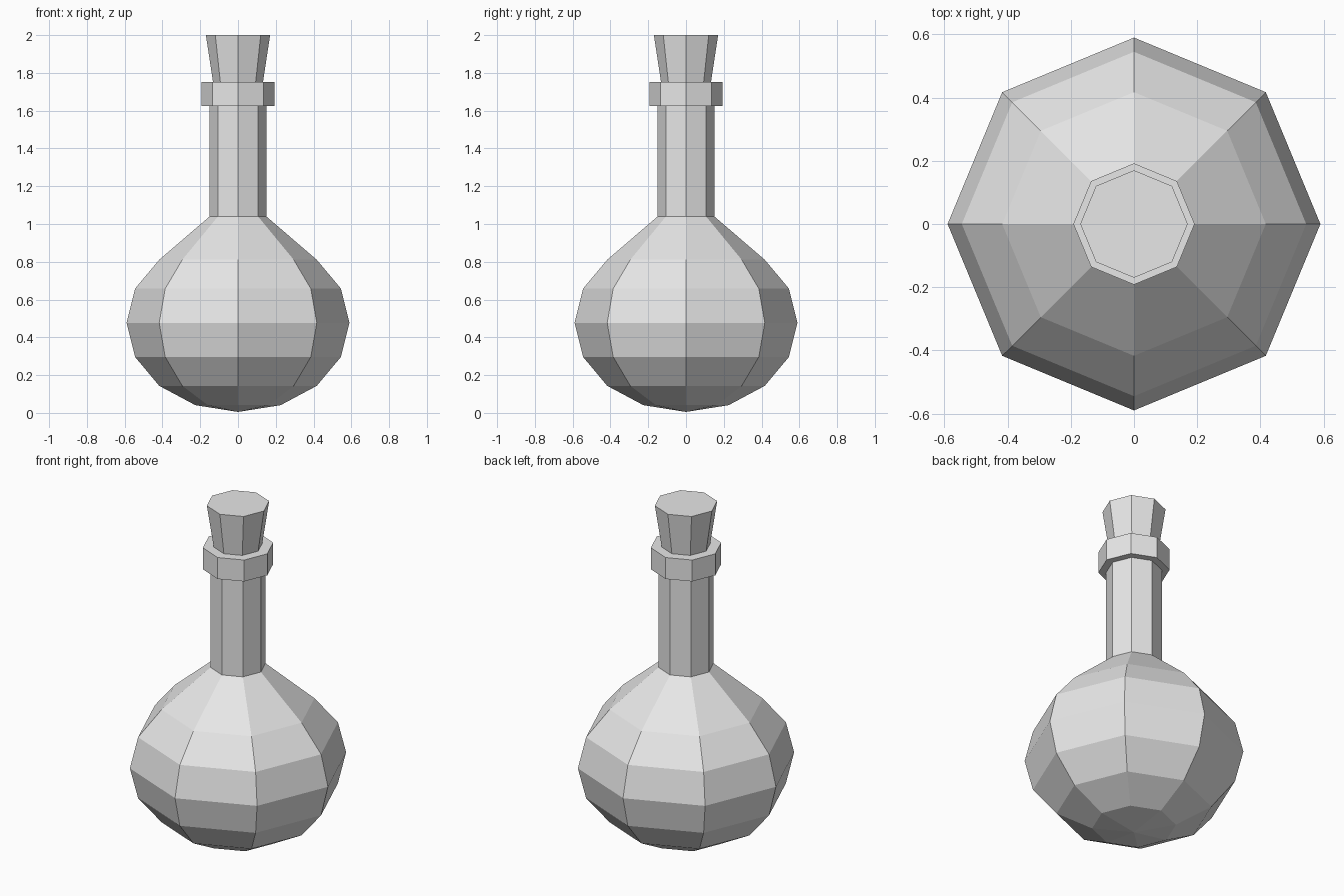
import bpy, bmesh
from math import sin, cos, pi, radians

SIDES = 8

cube = bpy.data.objects.get("Cube")
if cube:
    bpy.data.objects.remove(cube, do_unlink=True)

grey = bpy.data.materials.new("plain grey")
grey.use_nodes = True
grey.diffuse_color = (0.8, 0.8, 0.8, 1)
grey.node_tree.nodes["Principled BSDF"].inputs["Base Color"].default_value = (0.8, 0.8, 0.8, 1)


def lathe(name, profile):
    """Spin a (radius, height) profile into a flat-faced eight-sided part."""
    bm = bmesh.new()
    verts = [bm.verts.new((r, 0, z)) for r, z in profile]
    edges = [bm.edges.new(pair) for pair in zip(verts, verts[1:])]
    bmesh.ops.spin(bm, geom=verts + edges, cent=(0, 0, 0), axis=(0, 0, 1),
                   angle=2 * pi, steps=SIDES)
    bmesh.ops.remove_doubles(bm, verts=bm.verts[:], dist=0.0005)
    # Cap open ends with one flat polygon
    rims = [e for e in bm.edges if e.is_boundary]
    bmesh.ops.holes_fill(bm, edges=rims, sides=SIDES)
    bmesh.ops.recalc_face_normals(bm, faces=bm.faces[:])
    mesh = bpy.data.meshes.new(name)
    bm.to_mesh(mesh)
    bm.free()
    mesh.materials.append(grey)
    obj = bpy.data.objects.new(name, mesh)
    bpy.context.collection.objects.link(obj)
    return obj


# Round bulb, drawn in to the neck
angles = [radians(22.5 * i) for i in range(7)]
bulb = [(0.59 * sin(a), 0.477 - 0.472 * cos(a)) for a in angles]
lathe("flask_body", bulb + [(0.15, 1.04), (0.15, 1.63)])

# Collar around the mouth
lathe("collar", [(0.192, 1.625), (0.192, 1.752)])

# Tapered stopper
lathe("stopper", [(0.132, 1.75), (0.17, 2.0)])
